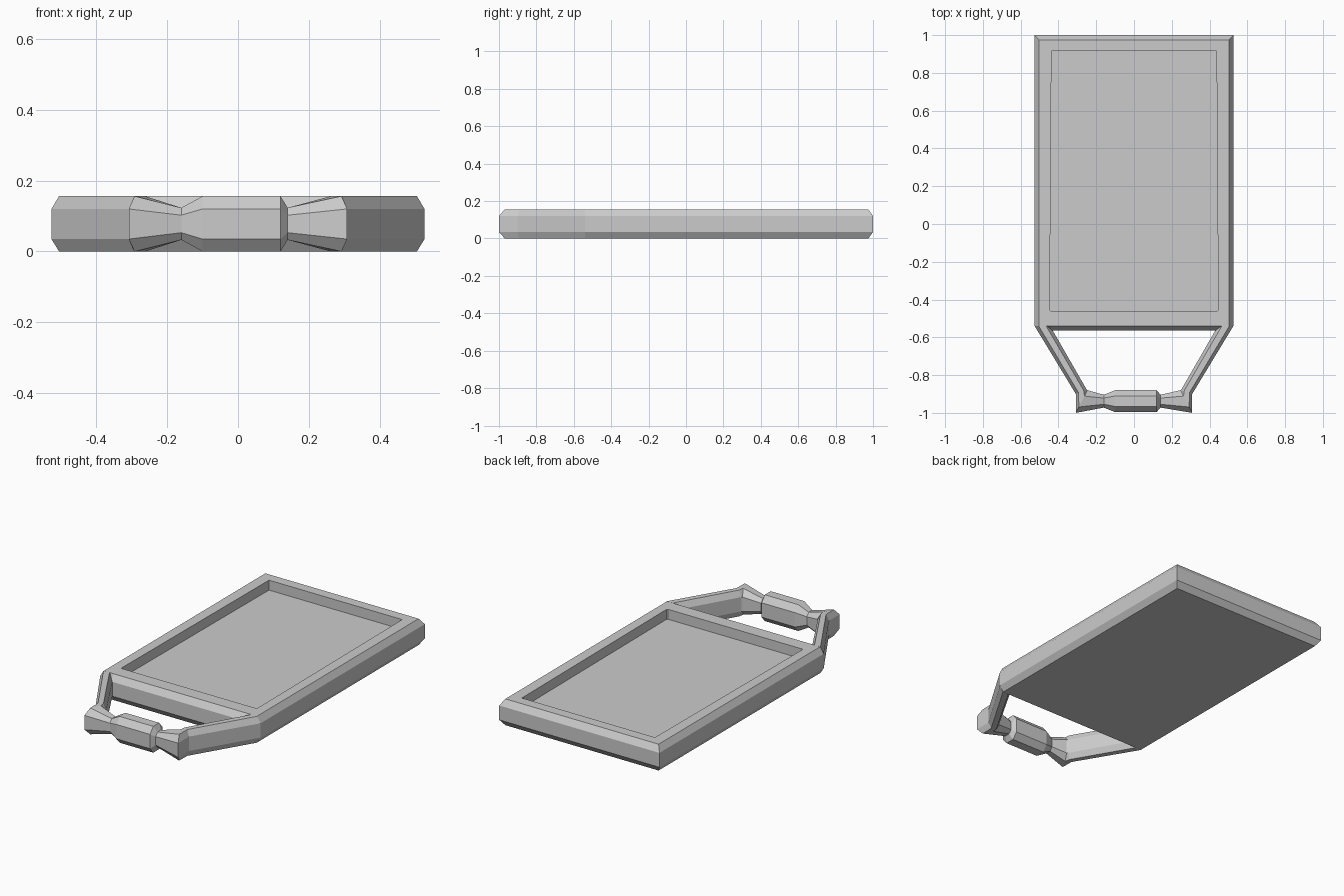
import bpy

if "Cube" in bpy.data.objects:
    bpy.data.objects.remove(bpy.data.objects["Cube"])

Z_LEVELS = (0.0, 0.035, 0.12, 0.156)   # bottom, lower crease, upper crease, top


def loft(name, rings):
    """Skin a list of equal-length rings and cap both ends."""
    n = len(rings[0])
    verts = [p for ring in rings for p in ring]
    faces = [(r * n + i, r * n + (i + 1) % n, (r + 1) * n + (i + 1) % n, (r + 1) * n + i)
             for r in range(len(rings) - 1) for i in range(n)]
    faces.append(tuple(reversed(range(n))))
    faces.append(tuple(range(len(verts) - n, len(verts))))
    mesh = bpy.data.meshes.new(name)
    mesh.from_pydata(verts, [], faces)
    mesh.update()
    obj = bpy.data.objects.new(name, mesh)
    bpy.context.collection.objects.link(obj)
    return obj


def outline(half, z):
    """Mirror a right-hand outline (front to back) into a counter-clockwise ring."""
    return [(x, y, z) for x, y in half] + [(-x, y, z) for x, y in reversed(half)]


def octagon(outer, inner, scale=1.0):
    """Vertical chamfered section spanning from an outer to an inner plan point."""
    mid = Z_LEVELS[3] / 2
    profile = ((0, 1), (0, 2), (0.26, 3), (0.74, 3), (1, 2), (1, 1), (0.74, 0), (0.26, 0))
    return [(outer[0] + (inner[0] - outer[0]) * t,
             outer[1] + (inner[1] - outer[1]) * t,
             mid + (Z_LEVELS[k] - mid) * scale) for t, k in profile]


# Shallow tray with chamfered rim and recessed floor
wide = [(0.44, -0.565), (0.526, -0.54), (0.526, 1.0)]
narrow = [(0.44, -0.54), (0.503, -0.539), (0.503, 0.975)]
recess = [(0.44, -0.46), (0.446, -0.455), (0.437, 0.915)]
tray_rings = [outline(h, z) for h, z in zip((narrow, wide, wide, narrow), Z_LEVELS)]
tray_rings += [outline(recess, Z_LEVELS[3]), outline(recess, 0.097)]
loft("tray", tray_rings)

# Carrying handle: arm, knee, corner, neck, grip, neck, corner, knee, arm
end = [((0.526, -0.54), (0.444, -0.54), 1.0),
       ((0.308, -0.90), (0.252, -0.874), 1.0),
       ((0.308, -1.0), (0.246, -0.88), 1.0)]
left = [((-o[0], o[1]), (-i[0], i[1]), s) for o, i, s in end]
bar = [((x, -0.938 - d), (x, -0.938 + d), s)
       for x, d, s in ((-0.16, 0.034, 0.58), (-0.10, 0.058, 1.0),
                       (0.12, 0.058, 1.0), (0.14, 0.034, 0.58))]
loft("handle", [octagon(*section) for section in left + bar + end[::-1]])

# Consistent outward normals
import bmesh
for obj in bpy.context.collection.objects:
    bm = bmesh.new()
    bm.from_mesh(obj.data)
    bmesh.ops.recalc_face_normals(bm, faces=bm.faces)
    bm.to_mesh(obj.data)
    bm.free()
